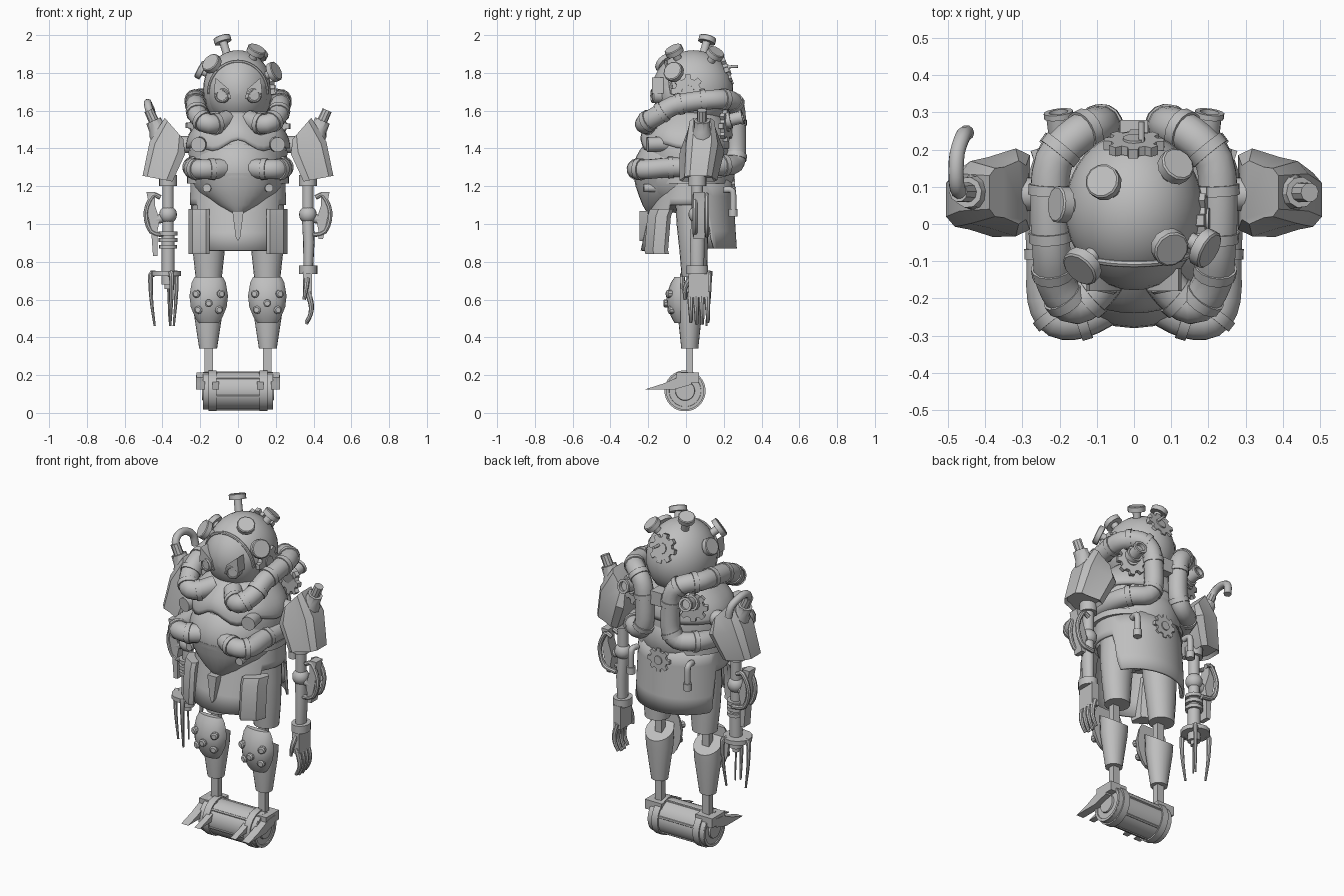
import bpy, bmesh, math
from mathutils import Vector as V

grey = bpy.data.materials.new("metal_grey")
grey.diffuse_color = (0.52, 0.52, 0.52, 1)


def finish(name, bm, angle=35):
    bmesh.ops.recalc_face_normals(bm, faces=bm.faces)
    me = bpy.data.meshes.new(name)
    bm.to_mesh(me)
    bm.free()
    me.materials.append(grey)
    me.shade_smooth()
    me.set_sharp_from_angle(angle=math.radians(angle))
    ob = bpy.data.objects.new(name, me)
    bpy.context.collection.objects.link(ob)
    return ob


def skin(name, rings, angle=35, caps=True):
    bm = bmesh.new()
    vs = [[bm.verts.new(p) for p in r] for r in rings]
    n = len(vs[0])
    for a, b in zip(vs, vs[1:]):
        for i in range(n):
            bm.faces.new((a[i], a[(i + 1) % n], b[(i + 1) % n], b[i]))
    if caps:
        bm.faces.new(vs[0])
        bm.faces.new(vs[-1])
    return finish(name, bm, angle)


def ring(c, u, v, n):
    return [V(c) + V(u) * math.cos(math.tau * i / n) + V(v) * math.sin(math.tau * i / n) for i in range(n)]


def loft(name, rows, n=28, angle=35):
    # rows of z, cx, cy, rx, ry
    return skin(name, [ring((x, y, z), (rx, 0, 0), (0, ry, 0), n) for z, x, y, rx, ry in rows], angle)


def turned(name, base, direction, rows, n=14):
    # rows of distance along the axis, radius
    d = V(direction).normalized()
    u = d.orthogonal().normalized()
    w = d.cross(u)
    return skin(name, [ring(V(base) + d * h, u * r, w * r, n) for h, r in rows])


def rod(name, a, b, r0, r1=None, n=14):
    d = V(b) - V(a)
    return turned(name, a, d, [(0, r0), (d.length, r0 if r1 is None else r1)], n)


def ball(name, c, r, seg=32, rows=18):
    bm = bmesh.new()
    bmesh.ops.create_uvsphere(bm, u_segments=seg, v_segments=rows, radius=1)
    for v in bm.verts:
        v.co = V((v.co.x * r[0] + c[0], v.co.y * r[1] + c[1], v.co.z * r[2] + c[2]))
    return finish(name, bm)


def prism(name, pts, lo, hi, axis):
    place = (lambda p, t: (t, p[0], p[1])) if axis == 'x' else (lambda p, t: (p[0], t, p[1]))
    return skin(name, [[place(p, t) for p in pts] for t in (lo, hi)])


def box(name, lo, hi):
    return prism(name, [(lo[1], lo[2]), (hi[1], lo[2]), (hi[1], hi[2]), (lo[1], hi[2])], lo[0], hi[0], 'x')


def path(pts, steps):
    p = [V(q) for q in pts]
    p = [2 * p[0] - p[1]] + p + [2 * p[-1] - p[-2]]
    out = []
    for a, b, c, d in zip(p, p[1:], p[2:], p[3:]):
        for k in range(steps):
            t = k / steps
            out.append(0.5 * (2 * b + (c - a) * t + (2 * a - 5 * b + 4 * c - d) * t * t + (3 * b - a - 3 * c + d) * t ** 3))
    return out + [p[-2]]


def tube(name, pts, r, steps=3, n=12, tip=None):
    p = path(pts, steps)
    rings, u = [], None
    for i, c in enumerate(p):
        d = (p[min(i + 1, len(p) - 1)] - p[max(i - 1, 0)]).normalized()
        u = d.orthogonal() if u is None else u - d * u.dot(d)
        u.normalize()
        k = r if tip is None else r + (tip - r) * i / (len(p) - 1)
        rings.append(ring(c, u * k, d.cross(u) * k, n))
    skin(name, rings, 40)
    return p


def gear(name, c, direction, r, thick=0.025, teeth=8):
    d = V(direction).normalized()
    u = d.orthogonal().normalized()
    w = d.cross(u)
    outline = []
    for i in range(teeth):
        for off, k in ((-.32, .76), (-.2, 1), (.2, 1), (.32, .76)):
            a = math.tau * (i + off) / teeth
            outline.append(V(c) + (u * math.cos(a) + w * math.sin(a)) * r * k)
    skin(name, [outline, [p + d * thick for p in outline]])
    turned(name + "_hub", V(c), d, [(0, r * .4), (thick + .006, r * .36)])


# head with raised faceplate, brow rim and round caps
HC, HR = V((0, .04, 1.71)), V((.185, .21, .21))
ball("head", HC, HR)


def face_point(a, k, out):
    x, z = math.cos(a) * .155 * k, 1.69 + math.sin(a) * .17 * k
    deep = max(0, 1 - (x / HR.x) ** 2 - ((z - HC.z) / HR.z) ** 2)
    return V((x, HC.y - HR.y * math.sqrt(deep) - out, z))


skin("faceplate", [[face_point(math.tau * i / 40, k, o) for i in range(40)]
                   for k, o in ((1, -.02), (1, .004), (.8, .008), (.5, .008), (.25, .008), (.02, .008))])
tube("brow_rim", [face_point(math.pi * i / 10, 1, .0) for i in range(11)], .01, n=8)
for x, y, z, r in ((-.085, .115, 1.985, .047), (-.145, -.12, 1.855, .054), (.1, -.067, 1.925, .05),
                   (.2, -.07, 1.81, .054), (.117, .16, 1.91, .048), (-.205, .053, 1.82, .05)):
    p = V((x, y, z))
    d = (p - HC).normalized()
    turned("head_cap", p - d * .11, d, [(0, .022), (.085, .022), (.085, r), (.112, r), (.116, r * .9)], 12)
gear("head_back_gear", (0, .203, 1.81), (0, 1, .35), .082)
rod("head_back_pin", (.02, .2, 1.83), (.02, .275, 1.835), .008)
gear("head_side_gear", (.172, .01, 1.7), (1, 0, .1), .09)
box("neck_back_block", (-.037, .2, 1.5), (.037, .28, 1.58))
for s in (1, -1):
    turned("eye", (s * .075, -.12, 1.68), (s * .2, -1, 0), [(0, .04), (.058, .04), (.064, .034), (.064, .028), (.058, .026)], 16)
    prism("eye_lid", [(s * .035, 1.66), (s * .05, 1.715), (s * .12, 1.775), (s * .128, 1.69), (s * .1, 1.7)], -.18, -.12, 'y')


# chest shell with a wavy lower edge
def chest_row(t, cols=48):
    row = []
    for i in range(cols):
        a = math.tau * i / cols
        front = max(0, -math.sin(a))
        hem = 1.40 + (.015 + .03 * math.cos(6 * (a + math.pi / 2))) * front
        z = 1.6 + (hem - 1.6) * t
        k = math.sin(math.pi / 2 * min(1, t * 1.1))
        ry = .15 + (.105 if front else .085) * k
        row.append((math.cos(a) * (.14 + .135 * k), .015 + math.sin(a) * ry, z))
    return row


skin("chest", [chest_row(t / 8) for t in range(9)], 35, False).modifiers.new("thickness", 'SOLIDIFY').thickness = .02
loft("torso_core", [(1.1, 0, .03, .23, .2), (1.25, 0, .02, .25, .22), (1.38, 0, .01, .262, .235), (1.48, 0, .01, .24, .22), (1.6, 0, .02, .14, .14)])
ball("belly", (0, -.01, 1.28), (.25, .27, .225))
# pointed lower belly
loft("lower_belly", [(1.27, 0, -.06, .24, .22), (1.2, 0, -.08, .21, .187), (1.15, 0, -.1, .172, .15), (1.1, 0, -.12, .115, .11), (1.065, 0, -.14, .06, .07), (1.05, 0, -.15, .02, .05)])
loft("waist_belt", [(1.215, 0, .02, .262, .215), (1.215, 0, .02, .27, .22), (1.25, 0, .02, .27, .22), (1.25, 0, .02, .262, .215)], 40)


# split coat with side openings, the back tail reaching further round on the left
def coat_row(t, cols=96):
    row = []
    for i in range(cols):
        a = math.tau * (i + .5) / cols
        sy, cx = math.sin(a), math.cos(a)
        edge = .5 if cx > 0 else .36
        if sy > 0:
            hem = 1.1 - .23 * min(1, max(0, (sy - edge + .12) / .12))
        else:
            hem = 1.1 - .24 * min(1, max(0, (-sy - .54) / .08))
        z = 1.24 + (hem - 1.24) * t
        f = (1.24 - z) / .38
        ry = .225 + .025 * f if sy > 0 else .175 + .085 * f
        row.append((cx * (.25 + .015 * f), .02 + sy * ry, z))
    return row


skin("coat", [coat_row(t / 4) for t in range(5)], 35, False).modifiers.new("thickness", 'SOLIDIFY').thickness = .014
prism("front_tongue", [(-.03, 1.07), (.03, 1.07), (.012, .93), (0, .91), (-.012, .93)], -.245, -.2, 'y')
gear("coat_gear", (0, .235, 1.17), (0, 1, 0), .07)


# shoulder cross-section, wide next to the body and narrow outside
def guard_ring(s, x0, z0, x1, z1, cy, inner, outer):
    side = [(0, inner * .85), (.2, inner), (.6, inner * .8), (.85, (inner + outer) * .5), (1, outer)]
    return [(s * (x0 + (x1 - x0) * t), cy + g * w, z0 + (z1 - z0) * t)
            for g, part in ((1, side), (-1, side[::-1])) for t, w in part]


for s in (1, -1):
    # looping hose with collars
    p = tube("hose", [(s * x, y, z) for x, y, z in (
        (.07, -.22, 1.295), (.14, -.255, 1.29), (.205, -.255, 1.29), (.235, -.2, 1.29), (.237, -.08, 1.3), (.24, .08, 1.3),
        (.2, .2, 1.31), (.12, .255, 1.32), (.085, .265, 1.38), (.085, .265, 1.5), (.1, .262, 1.6), (.15, .24, 1.65),
        (.215, .17, 1.66), (.227, .05, 1.65), (.222, -.07, 1.625), (.212, -.15, 1.575), (.17, -.215, 1.535),
        (.12, -.2, 1.53), (.06, -.13, 1.55))], .053)
    for i in (3, 7, 12, 18, 23, 28, 32, 35, 38, 41, 44, 47, 51):
        d = (p[i + 1] - p[i - 1]).normalized() * .014
        rod("hose_collar", p[i] - d, p[i] + d, .058, n=14)
    # back valve, nozzle and bolts
    gear("back_gear", (s * .19, .2, 1.52), (s * .35, 1, 0), .085)
    turned("back_nozzle", (s * .19, .19, 1.54), (s * .12, 1, .25), [(0, .045), (.05, .045), (.05, .034), (.1, .034), (.1, .04), (.115, .04), (.115, .026), (.095, .026)])
    tube("coat_valve", [(s * .18, .2, 1.18), (s * .185, .24, 1.18), (s * .185, .25, 1.15), (s * .185, .25, 1.05)], .017, n=10)
    rod("coat_valve_end", (s * .185, .25, 1.04), (s * .185, .25, 1.08), .024)
    rod("chest_bolt", (s * .19, -.1, 1.425), (s * .21, -.205, 1.42), .04)
    rod("belly_bolt", (s * .15, -.1, 1.19), (s * .165, -.225, 1.19), .022)
    # front pouch
    skin("pouch", [[(s * x, y + dy, z) for x, y in ((.15, -.2), (.17, -.215), (.24, -.17), (.262, -.11), (.24, -.09), (.16, -.13))]
                   for z, dy in ((.84, 0), (.86, -.005), (1.04, .01), (1.08, .025))])
    # legs
    loft("thigh", [(1.2, s * .14, .04, .1, .1), (1.0, s * .15, .035, .095, .085), (.86, s * .155, .04, .085, .075), (.72, s * .155, .045, .07, .068)], 20)
    box("leg_rod", (s * .155 - .022, .002, .18), (s * .155 + .022, .038, .75))
    skin("shin", [ring((s * .158, .02, z), (r, 0, 0), (0, ry, tilt), 20) for z, r, ry, tilt in
                  ((.63, .083, .068, -.045), (.54, .078, .066, 0), (.34, .047, .045, 0))])
    knee_rows = ((.72, .075, .03), (.69, .09, .05), (.62, .102, .075), (.56, .095, .07), (.5, .07, .045), (.475, .05, .03))
    skin("knee_guard", [[(s * .155 + math.cos(a) * w, -.03 - math.sin(a) * d, z) for a in [math.pi * k / 8 for k in range(9)]]
                        for z, w, d in knee_rows])
    for dx, z, y in ((-.06, .63, -.085), (.06, .63, -.085), (0, .58, -.1), (-.05, .545, -.075), (.05, .545, -.075)):
        turned("knee_bolt", (s * .155 + dx, y + .01, z), (dx * 5, -1, 0), [(0, .021), (.024, .021), (.03, .014)], 10)
    # toe prongs and ankle bracket on the roller
    for a, b in ((.10, .135), (.175, .222)):
        prism("toe_prong", [(-.215, .125), (-.06, .125), (.03, .15), (.03, .2), (-.03, .195), (-.12, .155)], s * a, s * b, 'x')
    box("ankle_bracket", (s * .165 - .055, -.05, .16), (s * .165 + .055, .07, .215))
    turned("roller_end", (s * .115, -.005, .117), (s, 0, 0), [(0, .1), (0, .109), (.04, .109), (.04, .1), (.07, .1), (.07, .085), (.05, .08), (.05, .055), (.075, .05), (.075, .03)], 28)
    # shoulder armour
    skin("shoulder_guard", [guard_ring(s, *row) for row in (
        (.29, 1.45, .388, 1.562, .085, .085, .045), (.28, 1.37, .468, 1.435, .085, .118, .05),
        (.347, 1.225, .505, 1.255, .065, .1, .045), (.36, 1.245, .49, 1.27, .065, .085, .035))])
    rod("shoulder_joint", (s * .2, .08, 1.42), (s * .31, .08, 1.42), .045)
    turned("shoulder_nozzle", (s * .39, .085, 1.42), (s * .45, 0, 1), [(0, .058), (.07, .055), (.09, .045), (.14, .042), (.14, .027), (.2, .026)], 10)
    # arm, elbow and forearm shield
    rod("upper_arm", (s * .37, .06, 1.3), (s * .37, .06, 1.04), .03)
    rod("arm_collar", (s * .37, .06, 1.26), (s * .37, .06, 1.2), .048)
    ball("elbow", (s * .37, .06, 1.05), (.047, .047, .047), 16, 10)
    low = .92 if s > 0 else .83
    prism("forearm_shield", [(s * x, z) for x, z in ((.44, 1.17), (.485, 1.17), (.475, 1.12), (.478, 1.05), (.46, .97), (.45, low),
                             (.425, low), (.425, .97), (.415, 1.02), (.44, 1.1))], .04, .1, 'y')
    for y in (.048, .11):
        tube("forearm_hoop", [(s * .41, y, 1.14), (s * .45, y, 1.15), (s * .488, y, 1.06), (s * .46, y, .96), (s * .38, y, .94)], .013, n=8)
    rod("forearm_link", (s * .36, .06, 1.04), (s * .45, .065, 1.02), .025)

# right hand
loft("forearm", [(1.04, .37, .06, .032, .032), (.9, .375, .06, .03, .04), (.77, .372, .06, .026, .036)], 14)
loft("wrist_cuff", [(.78, .372, .06, .05, .058), (.735, .372, .06, .05, .058)], 14)
box("palm", (.345, .012, .61), (.392, .118, .745))
for k in range(4):
    y = .02 + k * .03
    tube("finger", [(.37, y + .002, .64), (.388, y + .004, .57), (.383, y + .006, .52), (.362, y + .006, .465 + .01 * abs(k - 1.5))], .017, n=8, tip=.009)
tube("thumb", [(.365, .02, .71), (.36, -.005, .66), (.35, -.005, .6)], .016, n=8, tip=.009)

# left claw
turned("claw_arm", (-.37, .06, 1.04), (0, 0, -1), [(0, .03), (.08, .03), (.08, .05), (.1, .05), (.1, .035), (.115, .035), (.115, .05), (.135, .05),
       (.135, .035), (.15, .035), (.15, .048), (.17, .048), (.17, .035), (.36, .035), (.36, .02), (.385, .02)])
turned("claw_flange", (-.38, .06, .75), (0, 0, -1), [(0, .05), (0, .08), (.025, .08), (.025, .05)])
for deg in (170, 290, 50):
    c, q = math.cos(math.radians(deg)), math.sin(math.radians(deg))
    tube("claw_prong", [(-.38 + c * r, .06 + q * r, z) for r, z in ((.06, .735), (.083, .73), (.08, .6), (.062, .46))], .018, n=8, tip=.006)
rod("claw_needle", (-.37, .06, .7), (-.365, .06, .48), .007, .003, 8)
# bent exhaust pipe on the left shoulder
tube("exhaust_pipe", [(-.45, .085, 1.54), (-.472, .09, 1.61), (-.478, .13, 1.64), (-.475, .19, 1.635), (-.46, .235, 1.6), (-.45, .245, 1.54)], .021, n=10)

# roller foot
rod("roller", (-.18, -.005, .117), (.18, -.005, .117), .101, n=28)
for k in range(6):
    a = math.tau * k / 6 + .3
    y, z = -.005 + math.cos(a) * .098, .117 + math.sin(a) * .098
    rod("roller_strip", (-.12, y, z), (.12, y, z), .008, n=6)
